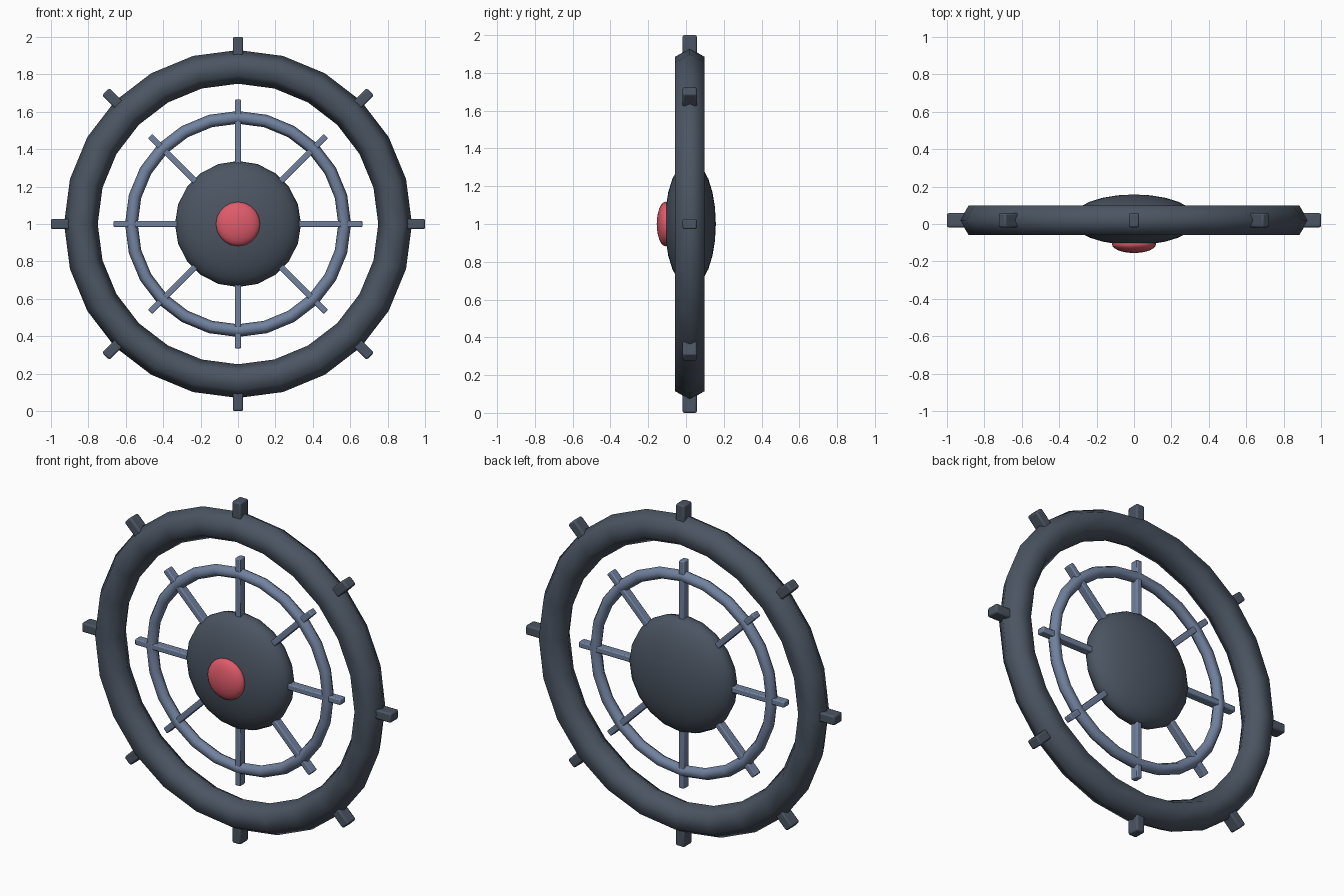
import bpy
import math

if "Cube" in bpy.data.objects:
    bpy.data.objects.remove(bpy.data.objects["Cube"])

MID_Y, MID_Z = 0.02, 1.0   # wheel centre


def material(name, rgb):
    m = bpy.data.materials.new(name)
    m.diffuse_color = (*rgb, 1.0)
    m.use_nodes = True
    m.node_tree.nodes["Principled BSDF"].inputs["Base Color"].default_value = m.diffuse_color
    return m


DARK = material("dark_slate", (0.070, 0.090, 0.122))
STEEL = material("steel_blue", (0.165, 0.222, 0.345))
RED = material("soft_red", (0.74, 0.105, 0.145))


def finish(obj, name, mat):
    obj.name = name
    obj.data.materials.append(mat)
    return obj


def ring(name, major, minor, mat):
    bpy.ops.mesh.primitive_torus_add(
        location=(0, MID_Y, MID_Z), rotation=(math.pi / 2, 0, 0),
        major_radius=major, minor_radius=minor,
        major_segments=24, minor_segments=6)
    bpy.ops.object.shade_smooth()
    return finish(bpy.context.object, name, mat)


def dome(name, y, radius, half_depth, segments, mat):
    # flattened sphere with its poles along y
    bpy.ops.mesh.primitive_uv_sphere_add(
        segments=segments, ring_count=12, radius=1,
        location=(0, y, MID_Z), rotation=(math.pi / 2, 0, 0))
    obj = bpy.context.object
    obj.scale = (radius, radius, half_depth)
    bpy.ops.object.shade_smooth()
    return finish(obj, name, mat)


def radial_bar(name, angle, r_in, r_out, width, depth, bevel, mat):
    # bevelled box pointing away from the wheel centre
    r = (r_in + r_out) / 2
    bpy.ops.mesh.primitive_cube_add(
        size=1, rotation=(0, angle, 0),
        location=(r * math.sin(angle), MID_Y, MID_Z + r * math.cos(angle)))
    obj = bpy.context.object
    obj.scale = (width, depth, r_out - r_in)
    bpy.ops.object.transform_apply(location=False, rotation=False, scale=True)
    mod = obj.modifiers.new("edge_bevel", 'BEVEL')
    mod.width = bevel
    mod.segments = 2
    bpy.ops.object.shade_smooth_by_angle(angle=math.radians(30))
    return finish(obj, name, mat)


# Rings
ring("outer_ring", 0.84, 0.09, DARK)
ring("inner_ring", 0.57, 0.034, STEEL)

# Hub and its front button
dome("hub", MID_Y + 0.003, 0.337, 0.135, 20, DARK)
dome("button", -0.107, 0.118, 0.048, 20, RED)

# Eight spokes and eight outer pegs
for i in range(8):
    a = i * math.pi / 4
    radial_bar(f"spoke_{i + 1}", a, 0.20, 0.665, 0.034, 0.05, 0.006, STEEL)
    radial_bar(f"peg_{i + 1}", a, 0.86, 1.0, 0.055, 0.075, 0.009, DARK)
